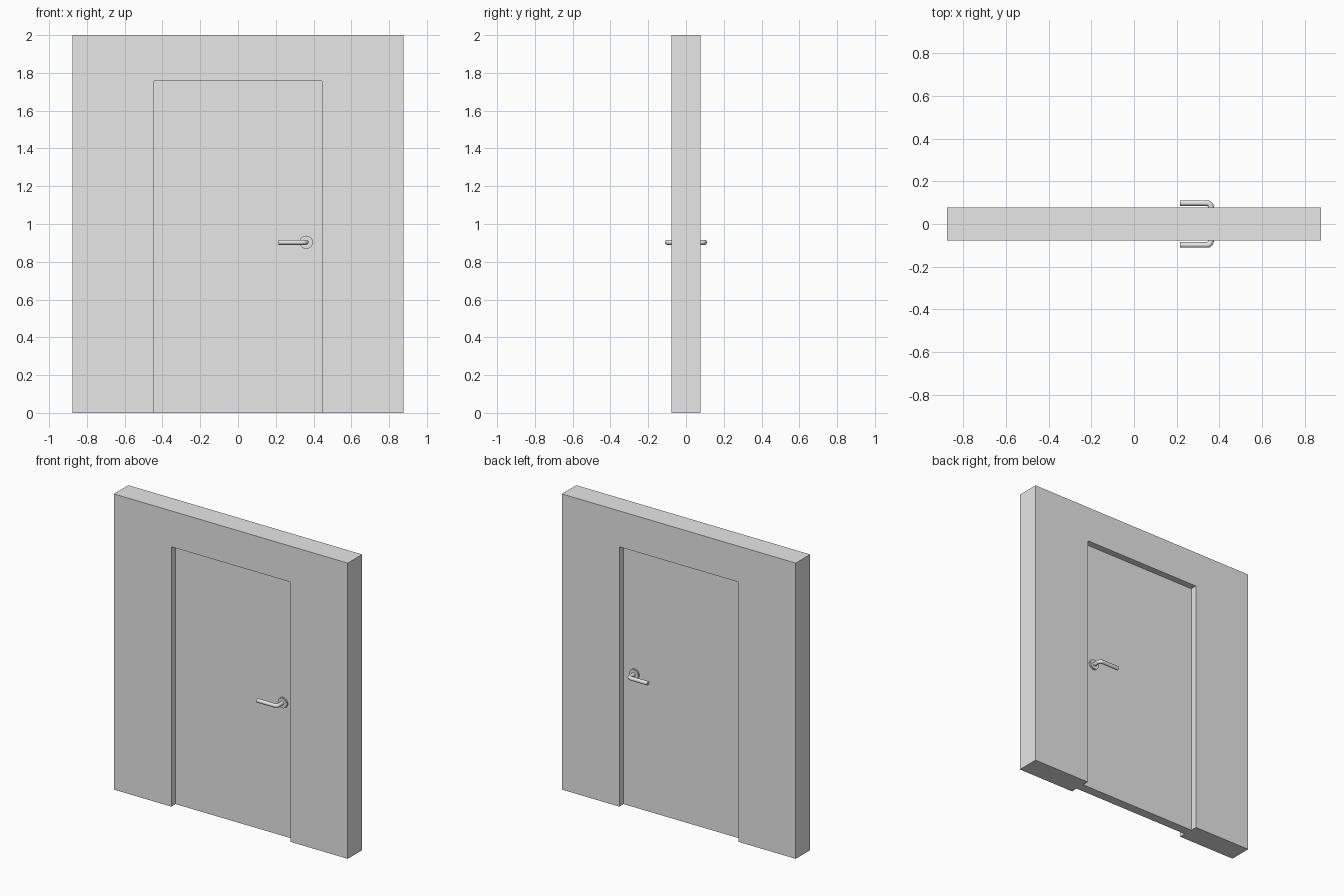
import bpy, bmesh, math
from mathutils import Matrix

cube = bpy.data.objects.get("Cube")
if cube:
    bpy.data.objects.remove(cube, do_unlink=True)

# Single light grey
grey = bpy.data.materials.new("light_grey")
grey.use_nodes = True
grey.diffuse_color = (0.8, 0.8, 0.8, 1)
grey.node_tree.nodes["Principled BSDF"].inputs["Base Color"].default_value = (0.8, 0.8, 0.8, 1)

WALL_X, WALL_Z, WALL_Y = 0.875, 2.0, 0.077     # half width, height, half depth
DOOR_X, DOOR_Z, DOOR_Y = 0.445, 1.757, 0.032
PIVOT_X, PIVOT_Z = 0.361, 0.903                # handle axis
LEVER_END, LEVER_Y, LEVER_R = 0.215, 0.098, 0.0132


def add_object(name, bm):
    bmesh.ops.recalc_face_normals(bm, faces=bm.faces)
    mesh = bpy.data.meshes.new(name)
    bm.to_mesh(mesh)
    bm.free()
    mesh.materials.append(grey)
    obj = bpy.data.objects.new(name, mesh)
    bpy.context.collection.objects.link(obj)
    return obj


def select_only(obj):
    bpy.ops.object.select_all(action='DESELECT')
    obj.select_set(True)
    bpy.context.view_layer.objects.active = obj


def slab(name, outline, half_depth):
    """Extrude an x/z outline through the depth."""
    bm = bmesh.new()
    face = bm.faces.new([bm.verts.new((x, -half_depth, z)) for x, z in outline])
    ext = bmesh.ops.extrude_face_region(bm, geom=[face])
    verts = [g for g in ext["geom"] if isinstance(g, bmesh.types.BMVert)]
    bmesh.ops.translate(bm, verts=verts, vec=(0, 2 * half_depth, 0))
    return add_object(name, bm)


def rose(name, side):
    """Round plate against the door, with a softened outer rim."""
    depth = 0.012
    bm = bmesh.new()
    bmesh.ops.create_cone(bm, cap_ends=True, segments=32, radius1=0.035,
                          radius2=0.035, depth=depth)
    rim = [e for e in bm.edges if all(v.co.z > 0 for v in e.verts)]
    bmesh.ops.bevel(bm, geom=rim, offset=0.003, segments=2, affect='EDGES')
    bm.transform(Matrix.Translation((PIVOT_X, side * (DOOR_Y + depth / 2), PIVOT_Z))
                 @ Matrix.Rotation(-side * math.pi / 2, 4, 'X'))
    obj = add_object(name, bm)
    select_only(obj)
    bpy.ops.object.shade_smooth_by_angle(angle=math.radians(35))


def lever(name, side):
    """Bent round bar: out from the door, then along it."""
    bend = 0.02
    path = [(PIVOT_X, DOOR_Y)]
    for i in range(9):
        a = i / 8 * math.pi / 2
        path.append((PIVOT_X - bend + bend * math.cos(a),
                     LEVER_Y - bend + bend * math.sin(a)))
    path.append((LEVER_END, LEVER_Y))
    curve = bpy.data.curves.new(name, 'CURVE')
    curve.dimensions = '3D'
    curve.bevel_depth = LEVER_R
    curve.bevel_resolution = 4
    curve.use_fill_caps = True
    spline = curve.splines.new('POLY')
    spline.points.add(len(path) - 1)
    for p, (x, y) in zip(spline.points, path):
        p.co = (x, side * y, PIVOT_Z, 1)
    curve.materials.append(grey)
    obj = bpy.data.objects.new(name, curve)
    bpy.context.collection.objects.link(obj)
    select_only(obj)
    bpy.ops.object.convert(target='MESH')
    bpy.ops.object.shade_smooth_by_angle(angle=math.radians(40))


# Wall with the doorway left open
slab("wall", [(-WALL_X, 0), (-DOOR_X, 0), (-DOOR_X, DOOR_Z), (DOOR_X, DOOR_Z),
              (DOOR_X, 0), (WALL_X, 0), (WALL_X, WALL_Z), (-WALL_X, WALL_Z)], WALL_Y)

# Door leaf set back from both wall faces
slab("door", [(-DOOR_X, 0), (DOOR_X, 0), (DOOR_X, DOOR_Z), (-DOOR_X, DOOR_Z)], DOOR_Y)

# Matching handles on both sides
for label, side in (("front", -1), ("back", 1)):
    rose(label + "_handle_rose", side)
    lever(label + "_handle_lever", side)
